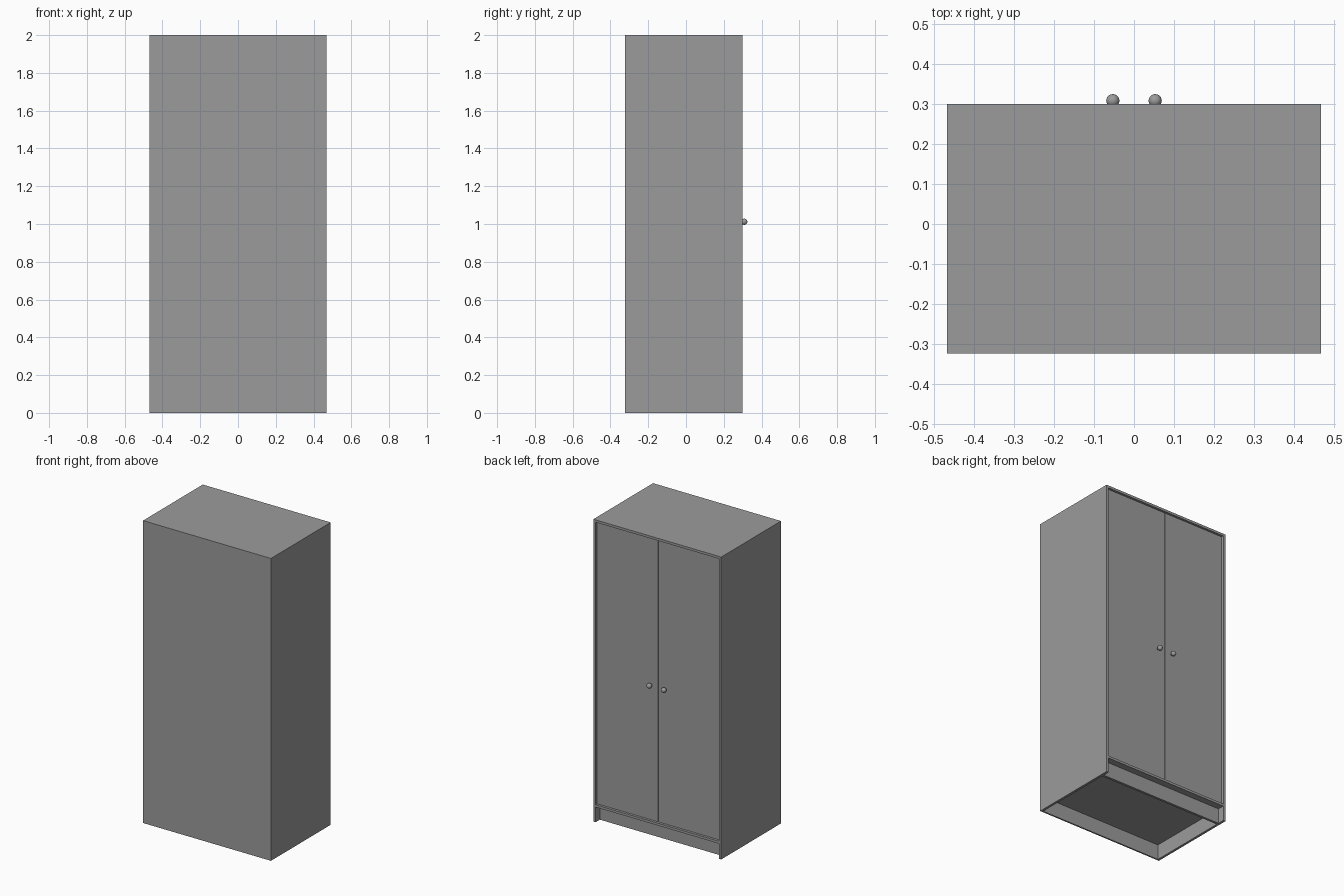
import bpy
import bmesh
from mathutils import Matrix, Vector

if "Cube" in bpy.data.objects:
    bpy.data.objects.remove(bpy.data.objects["Cube"])

W, YB, YF, H = 0.468, -0.324, 0.30, 2.0   # half width, back, carcass front, height
T = 0.016                                 # board thickness
BASE = 0.10                               # underside of the bottom board
INSET = 0.011                             # doors sit back from the carcass edge
GAP = 0.003

grey = bpy.data.materials.new("dark_grey")
grey.diffuse_color = (0.33, 0.33, 0.33, 1)
grey.use_nodes = True
grey.node_tree.nodes["Principled BSDF"].inputs["Base Color"].default_value = grey.diffuse_color


def finish(name, bm):
    mesh = bpy.data.meshes.new(name)
    bm.to_mesh(mesh)
    bm.free()
    mesh.materials.append(grey)
    obj = bpy.data.objects.new(name, mesh)
    bpy.context.collection.objects.link(obj)
    return obj


def board(name, lo, hi):
    lo, hi = Vector(lo), Vector(hi)
    bm = bmesh.new()
    mat = Matrix.Translation((lo + hi) / 2) @ Matrix.Diagonal((*(hi - lo), 1))
    bmesh.ops.create_cube(bm, size=1, matrix=mat)
    return finish(name, bm)


def knob(name, x):
    # round knob with a short stem reaching the door face
    bm = bmesh.new()
    bmesh.ops.create_uvsphere(bm, u_segments=24, v_segments=16, radius=0.0165,
                              matrix=Matrix.Translation((x, 0.3085, 1.012)))
    stem = Matrix.Translation((x, 0.292, 1.012)) @ Matrix.Rotation(1.570796, 4, 'X')
    bmesh.ops.create_cone(bm, cap_ends=True, segments=16, radius1=0.007,
                          radius2=0.007, depth=0.014, matrix=stem)
    obj = finish(name, bm)
    bpy.ops.object.select_all(action='DESELECT')
    obj.select_set(True)
    bpy.context.view_layer.objects.active = obj
    bpy.ops.object.shade_smooth_by_angle()


# Carcass
inner = W - T
board("top_board", (-inner, YB, H - T), (inner, YF, H))
board("bottom_board", (-inner, YB + 0.01, BASE), (inner, YF, BASE + T))
board("back_panel", (-inner, YB, 0), (inner, YB + 0.01, H - T))
board("plinth", (-inner, YF - 0.045 - T, 0), (inner, YF - 0.045, BASE))

# Sides, doors and knobs, mirrored about x = 0
for side, s in (("left", -1), ("right", 1)):
    xs = sorted((s * inner, s * W))
    board(side + "_side", (xs[0], YB, 0), (xs[1], YF, H))
    xs = sorted((s * 0.002, s * (inner - GAP)))
    board(side + "_door", (xs[0], YF - INSET - T, BASE + T + GAP),
          (xs[1], YF - INSET, H - T - GAP))
    knob(side + "_knob", s * 0.053)
